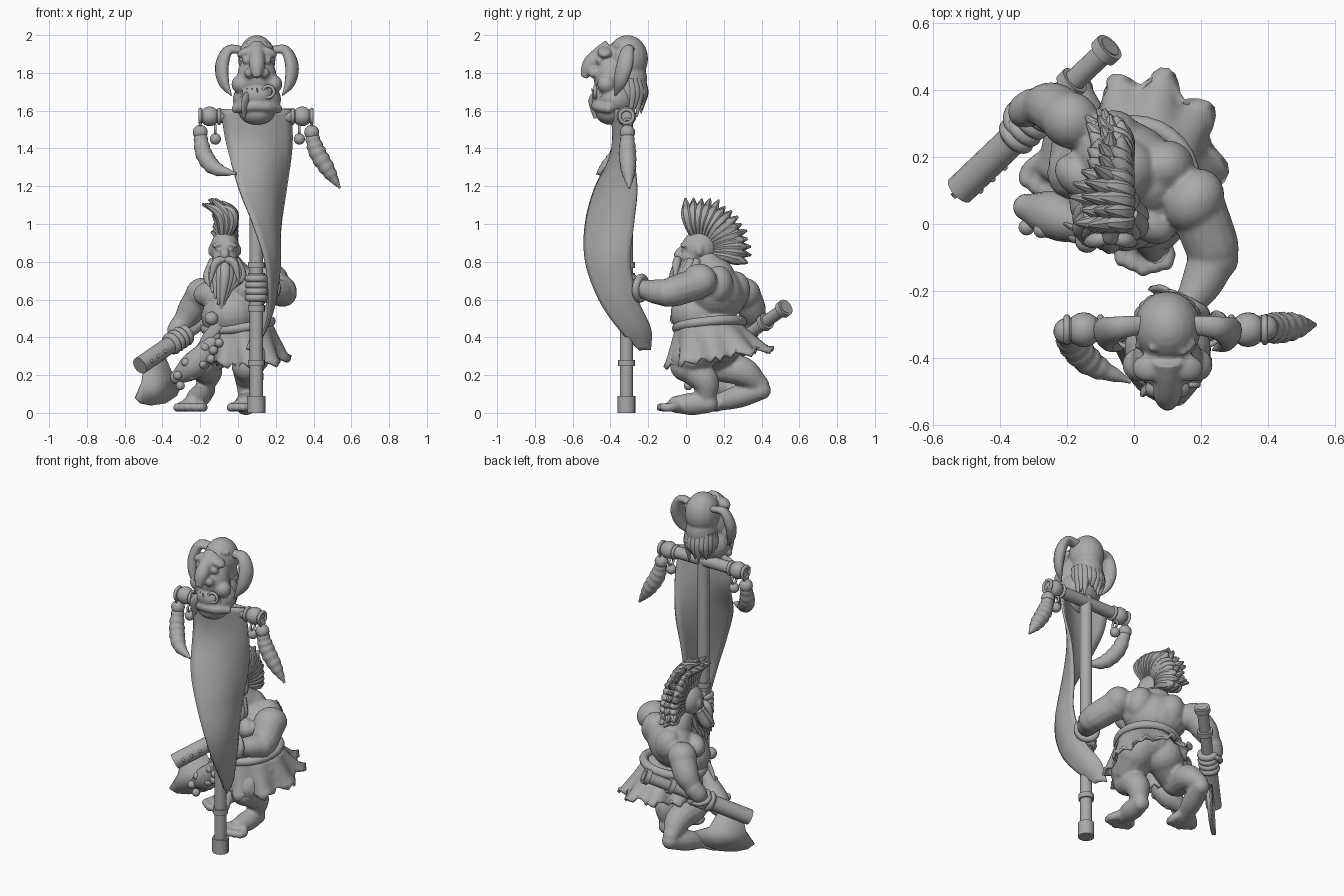
import bpy, bmesh, math, random
from mathutils import Vector as V, Matrix, Euler

random.seed(4)
cube = bpy.data.objects.get("Cube")
if cube:
    bpy.data.objects.remove(cube)
grey = bpy.data.materials.new("plain_grey")
grey.use_nodes = True
grey.diffuse_color = (.4, .4, .4, 1)
grey.node_tree.nodes["Principled BSDF"].inputs["Base Color"].default_value = (.4, .4, .4, 1)

def finish(name, bm, voxel=0, thick=0):
    """Turn a bmesh into a shaded object, optionally fused or thickened."""
    bmesh.ops.recalc_face_normals(bm, faces=bm.faces)
    me = bpy.data.meshes.new(name)
    bm.to_mesh(me)
    bm.free()
    ob = bpy.data.objects.new(name, me)
    bpy.context.collection.objects.link(ob)
    me.materials.append(grey)
    if voxel:
        fuse = ob.modifiers.new("fuse", 'REMESH')
        fuse.mode, fuse.voxel_size, fuse.use_smooth_shade = 'VOXEL', voxel, True
        ob.modifiers.new("ease", 'SMOOTH').iterations = 3
    elif thick:
        wall = ob.modifiers.new("wall", 'SOLIDIFY')
        wall.thickness, wall.offset = thick, 0
    bpy.ops.object.select_all(action='DESELECT')
    ob.select_set(True)
    bpy.context.view_layer.objects.active = ob
    bpy.ops.object.shade_smooth_by_angle(angle=math.radians(40))

def ball(bm, c, s, rot=(0, 0, 0)):
    s = s if isinstance(s, tuple) else (s, s, s)
    turn = Euler([math.radians(a) for a in rot]).to_matrix().to_4x4()
    m = Matrix.Translation(c) @ turn @ Matrix.Diagonal((*s, 1))
    bmesh.ops.create_uvsphere(bm, u_segments=18, v_segments=12, radius=1, matrix=m)

def spline(pts, steps):
    """Smooth curve through points of any dimension."""
    p = [V(q) for q in pts]
    p = [2 * p[0] - p[1]] + p + [2 * p[-1] - p[-2]]
    out = []
    for i in range(1, len(p) - 2):
        a, b, c, d = p[i - 1:i + 3]
        for t in [k / steps for k in range(steps)]:
            out.append(b + (c - a) * t / 2 + (a - b * 2.5 + c * 2 - d / 2) * t * t
                       + (b * 1.5 - a / 2 - c * 1.5 + d / 2) * t ** 3)
    return out + [p[-2]]

def skin(bm, rows, closed=True):
    """Join neighbouring rows of vertices with quads."""
    for a, b in zip(rows, rows[1:]):
        for k in range(0 if closed else 1, len(a)):
            bm.faces.new((a[k], a[k - 1], b[k - 1], b[k]))

def tube(bm, *pts, steps=6, n=14, flat=1, side=None):
    """Sweep a tapering ring along points given as x, y, z, radius."""
    path = spline(pts, steps)
    pos = [q.to_3d() for q in path]
    u, rings = None, []
    for i, c in enumerate(pos):
        t = (pos[min(i + 1, len(pos) - 1)] - pos[max(i - 1, 0)]).normalized()
        if u is None:
            u = V(side) if side else (V((1, .1, 0)) if abs(t.z) > .8 else V((0, 0, 1)))
        u = (u - t * u.dot(t)).normalized()
        w, r = t.cross(u), max(path[i][3], .001)
        turns = [k * math.tau / n for k in range(n)]
        rings.append([bm.verts.new(c + u * r * math.cos(a) + w * r * flat * math.sin(a)) for a in turns])
    skin(bm, rings)
    bm.faces.new(rings[0])
    bm.faces.new(rings[-1])

def limb(bm, *pts):
    tube(bm, *pts)
    for q in (pts[0], pts[-1]):
        ball(bm, q[:3], q[3])

def rod(bm, a, b, r, n=20):
    tube(bm, (*a, r), (*b, r), steps=1, n=n)

def ring(bm, c, axis, r, thick):
    """Closed band around an axis."""
    q = V(axis).to_track_quat('Z', 'Y')
    loops = []
    for a in [i * math.tau / 28 for i in range(28)]:
        out, up = q @ V((math.cos(a), math.sin(a), 0)), q @ V((0, 0, 1))
        loops.append([bm.verts.new(V(c) + out * (r + thick * math.cos(b)) + up * thick * math.sin(b))
                      for b in [k * math.tau / 10 for k in range(10)]])
    skin(bm, loops + loops[:1])

# Standard pole, collars, crossbar and end knobs
PX, PY = .097, -.315
bm = bmesh.new()
rod(bm, (PX, PY, 0), (PX, PY, 1.6), .035)
rod(bm, (PX, PY, 0), (PX, PY, .09), .048, 12)
for z in (.26, .55, .72, .78):
    rod(bm, (PX, PY, z - .012), (PX, PY, z + .02), .045)
rod(bm, (-.2, PY, 1.57), (.39, PY, 1.57), .036)
for x in (-.15, .34):
    ball(bm, (x, PY, 1.57), .052)
    for s in (-.05, .05):
        ring(bm, (x + s, PY, 1.57), (1, 0, 0), .036, .01)
finish("standard_pole", bm)

# Hanging tusks with links and small bells
bm = bmesh.new()
left_tusk = [(-.2, -.32, 1.47, .034), (-.18, -.36, 1.37, .044), (-.12, -.42, 1.295, .038), (-.01, -.47, 1.265, .006)]
right_tusk = [(.39, -.31, 1.47, .034), (.42, -.31, 1.38, .045), (.48, -.305, 1.28, .038), (.54, -.3, 1.19, .006)]
for pts, bell in ((left_tusk, -.12), (right_tusk, .325)):
    path = spline(pts, 5)
    tube(bm, *[(*q[:3], q[3] * (1.06 if i % 2 else .95)) for i, q in enumerate(path)], steps=2)
    top = V(pts[0][:3])
    ball(bm, top + V((0, 0, .015)), .04)
    ring(bm, top + V((0, 0, .065)), (1, 0, 0), .02, .007)
    ring(bm, (bell, PY, 1.5), (1, 0, 0), .022, .007)
    ball(bm, (bell, PY, 1.45), .03)
finish("hanging_tusks", bm)

# Twisting banner: height, outer edge x y, inner edge x y
rows = [(1.61, -.09, -.335, .28, -.335), (1.42, -.06, -.36, .285, -.295), (1.2, .0, -.475, .255, -.26),
        (1, .08, -.53, .225, -.275), (.8, .145, -.53, .21, -.295), (.6, .165, -.46, .165, -.255),
        (.45, .145, -.36, .09, -.19), (.335, .08, -.25, .045, -.19)]
bm = bmesh.new()
grid = []
for z, ax, ay, bx, by in spline(rows, 6):
    a, b = V((ax, ay, z)), V((bx, by, z))
    bow = V((b.y - a.y, a.x - b.x, 0)) * .16
    grid.append([bm.verts.new(a.lerp(b, k / 10) + bow * math.sin(k / 10 * math.pi)) for k in range(11)])
skin(bm, grid, closed=False)
finish("banner", bm, thick=.014)

# Trophy head: skull, brow, hooked nose, cheeks, jaw and warts
bm = bmesh.new()
for c, s in (((.1, -.31, 1.875), (.1, .11, .125)), ((.1, -.3, 1.77), (.09, .095, .11)), ((.1, -.4, 1.78), (.105, .09, .12)),
             ((.1, -.37, 1.66), (.13, .11, .1)), ((.1, -.4, 1.59), (.095, .08, .065)), ((.1, -.45, 1.68), (.08, .05, .06))):
    ball(bm, c, s)
tube(bm, (.1, -.4, 1.93, .05), (.1, -.46, 1.895, .042), (.1, -.51, 1.84, .042), (.1, -.54, 1.775, .02))
for s in (-1, 1):
    ball(bm, (.1 + s * .06, -.43, 1.91), (.05, .04, .025), (0, s * 25, 0))
    ball(bm, (.1 + s * .085, -.42, 1.74), (.05, .05, .05))
    ball(bm, (.1 + s * .04, -.49, 1.8), .028)
    ball(bm, (.1 + s * .055, -.455, 1.865), .022)
    limb(bm, (.1 + s * .11, -.41, 1.61, .025), (.1 + s * .06, -.46, 1.62, .028), (.1, -.475, 1.625, .028))
for i in range(14):
    a, h = random.uniform(-2.8, -.3), random.uniform(-.5, .8)
    w = math.sqrt(1 - h * h)
    ball(bm, (.1 + .1 * w * math.cos(a), -.31 + .11 * w * math.sin(a), 1.875 + .125 * h), .012)
finish("trophy_head", bm, voxel=.008)

# Drooping ears, teeth, tongue and ragged neck of the trophy
bm = bmesh.new()
for s in (-1, 1):
    tube(bm, (.1 + s * .07, -.3, 1.92, .028), (.1 + s * .15, -.31, 1.92, .036), (.1 + s * .185, -.325, 1.84, .046),
         (.1 + s * .175, -.35, 1.75, .036), (.1 + s * .135, -.375, 1.68, .004), flat=.7, side=(0, 1, .3))
finish("trophy_ears", bm)
bm = bmesh.new()
for x in [-.08 + i * .027 for i in range(7)]:
    y = -.475 + abs(x) * .5
    tube(bm, (.1 + x, y, 1.63, .014), (.1 + x, y - .025, 1.72, .002), steps=2)
tube(bm, (.06, -.46, 1.68, .03), (.04, -.49, 1.65, .032), (.03, -.48, 1.56, .012), flat=.4)
ring(bm, (.16, -.48, 1.7), (0, 1, 0), .03, .009)
for a in [math.radians(i * 16 - 5) for i in range(13)]:
    x, y = .1 + .08 * math.cos(a), -.31 + .075 * math.sin(a)
    tube(bm, (x, y, 1.77, .02), (x, y + .01, 1.69, .026), (x, y, 1.56 + .08 * random.random(), .003))
finish("trophy_teeth_and_hair", bm)

# Warrior torso, arms and legs fused into one body
bm = bmesh.new()
for c, s in (((-.01, .17, .63), (.19, .13, .14)), ((-.04, .07, .52), (.16, .15, .13)), ((.1, .17, .68), (.08, .08, .1)),
             ((-.06, .26, .65), (.08, .08, .1)), ((-.16, .14, .63), (.085, .06, .065)), ((.04, .01, .65), (.09, .06, .065)),
             ((.18, .07, .7), (.085, .1, .09)), ((-.19, .31, .63), (.09, .085, .085))):
    ball(bm, c, s, (0, -10, -35))
ball(bm, (.02, .15, .42), (.16, .15, .11))
for pts in (((-.03, .16, .72, .1), (-.06, .09, .82, .06)),
            ((.19, .05, .68, .085), (.23, -.06, .645, .082), (.24, -.1, .635, .073)),
            ((.235, -.1, .635, .074), (.2, -.18, .645, .062), (.155, -.25, .665, .042), (.13, -.29, .67, .038)),
            ((-.2, .32, .62, .078), (-.25, .35, .54, .074), (-.3, .35, .47, .05)),
            ((-.3, .35, .47, .056), (-.325, .335, .43, .052), (-.32, .31, .38, .034)),
            ((.09, .12, .38, .12), (.06, .02, .29, .105), (.05, .0, .25, .085)),
            ((.05, .02, .24, .08), (.06, .1, .17, .075), (.05, .11, .07, .048)),
            ((-.06, .19, .38, .12), (-.17, .15, .28, .085), (-.18, .16, .25, .075)),
            ((-.18, .18, .24, .075), (-.16, .3, .22, .078), (-.17, .39, .15, .05))):
    limb(bm, *pts)
for h, m in ((V((.05, .12, .05)), V((.035, -.05, .045))), (V((-.17, .4, .12)), V((-.24, .17, .055)))):
    d = (m - h).to_2d().normalized().to_3d()
    limb(bm, (*h, .05), (*h.lerp(m, .5), .06), (*m, .046))
    for k in range(-2, 3):
        p = m + V((-d.y, d.x, 0)) * k * .033
        p.z = .03
        e = p + d * (.085 - .012 * abs(k))
        limb(bm, (*h.lerp(m, .8), .035), (*p.lerp(e, .4), .024), (*e, .023))
finish("warrior_body", bm, voxel=.0095)

# Fingers round the pole and the axe haft
bm = bmesh.new()
A, B = V((-.52, .1, .25)), V((-.07, .53, .56))
for c, axis in ((V((PX, PY, .66)), V((0, 0, 1))), (A.lerp(B, .45), (B - A).normalized())):
    for k in range(4):
        ring(bm, c + axis * (k - 1.5) * .034, axis, .042, .02)
finish("gripping_fingers", bm)

# Warrior head: skull, brow, nose, ears and eyes
HX = -.07
bm = bmesh.new()
ball(bm, (HX, .07, .87), (.078, .095, .095))
ball(bm, (HX, .025, .82), (.065, .06, .06))
limb(bm, (HX, -.01, .88, .014), (HX, -.04, .84, .024), (HX, -.03, .82, .02))
for s in (-1, 1):
    ball(bm, (HX + s * .035, -.01, .89), (.036, .02, .014), (0, s * 12, 0))
    ball(bm, (HX + s * .032, -.012, .865), .013)
    ball(bm, (HX + s * .074, .07, .86), (.014, .022, .03))
finish("warrior_head", bm, voxel=.007)

# Swept crest of hair
bm = bmesh.new()
for i in range(14):
    a = math.radians(103 - i * 9)
    for s in (-1, 0, 1):
        lean = (-.07 if i < 5 else -.02) + s * .035 + .02 * math.sin(i * 2)
        tip = .27 + .02 * random.random() - .025 * abs(s)
        lock = ((.075, s * .012, .02, 0), (.15, s * .025 + .015, .031, .06), (.21, s * .03, .033, .03), (tip, lean, .006, 0))
        tube(bm, *[(HX + x, .06 + r * math.cos(a + b), .86 + r * math.sin(a + b), w) for r, x, w, b in lock], n=8, steps=4)
finish("hair_crest", bm)

# Beard and moustache locks
bm = bmesh.new()
for s in [i / 4 - 1 for i in range(9)]:
    for d in (0, .03):
        y = .05 * abs(s) + d
        tube(bm, (HX + s * .06, y - .02, .81, .022), (HX + s * .085, y - .06, .72, .03),
             (HX + s * .06 - .02, d - .06, .54 + .13 * abs(s) + d, .005), n=10)
for s in (-1, 1):
    tube(bm, (HX, -.04, .815, .018), (HX + s * .05, -.05, .79, .022), (HX + s * .08, -.06, .68, .003))
ball(bm, (-.14, -.05, .5), .036)
finish("beard", bm)

# Armbands and belt
bm = bmesh.new()
ring(bm, (.155, -.24, .66), (-.45, -.9, .1), .058, .02)
ring(bm, (-.325, .315, .4), (0, -.3, -1), .05, .016)
ring(bm, (.0, .125, .465), (-.12, -.1, 1), .175, .026)
tube(bm, (-.1, -.04, .47, .03), (-.16, -.02, .4, .03), (-.2, .0, .34, .02), flat=.4)
finish("armbands_and_belt", bm)

# Ragged flared kilt with deep folds
bm = bmesh.new()
loops = [[] for j in range(7)]
for j, row in enumerate(loops):
    t = j / 6
    for i in range(72):
        a = i * math.tau / 72
        fold = 1 + .11 * t * math.sin(a * 9 + 2.2)
        rag = .035 * (i * 5 % 7 / 6) if j == 6 else 0
        row.append(bm.verts.new((.01 + .03 * t + (.165 + .05 * t) * fold * math.cos(a), .12 + .06 * t
                                 + (.165 + .1 * t) * fold * math.sin(a), .47 - t * (.195 - .045 * math.sin(a)) + rag)))
skin(bm, loops)
finish("kilt", bm, thick=.016)

# Pouch, beads and charms hung from the belt
bm = bmesh.new()
limb(bm, (-.14, -.01, .37, .04), (-.2, .01, .29, .065), (-.25, .03, .24, .07), (-.32, .05, .19, .04))
for i in range(16):
    t = i / 15
    ball(bm, (-.1 - .22 * t, -.04 + .05 * t + .02 * math.sin(i * 2), .37 - .19 * t + .05 * math.sin(i * 1.7)), .024)
finish("belt_charms", bm)

# Axe haft, collars and bearded blade
bm = bmesh.new()
rod(bm, A, B, .033)
for t, u in ((0, .3), (.3, .345), (.72, .765), (.95, .995)):
    rod(bm, A.lerp(B, t), A.lerp(B, u), .046)
for t in (.07, .15, .23):
    ball(bm, A.lerp(B, t) + V((.7, -.7, .1)) * .043, .01)
finish("axe_haft", bm)
bm = bmesh.new()
edge = [(-.49, .26), (-.505, .16), (-.54, .08), (-.51, .05), (-.46, .04), (-.39, .05), (-.33, .09),
        (-.29, .18), (-.35, .2), (-.4, .32)]
bm.faces.new([bm.verts.new((x, .1 + (x + .52) * .955, z)) for x, z in edge])
finish("axe_blade", bm, thick=.02)
